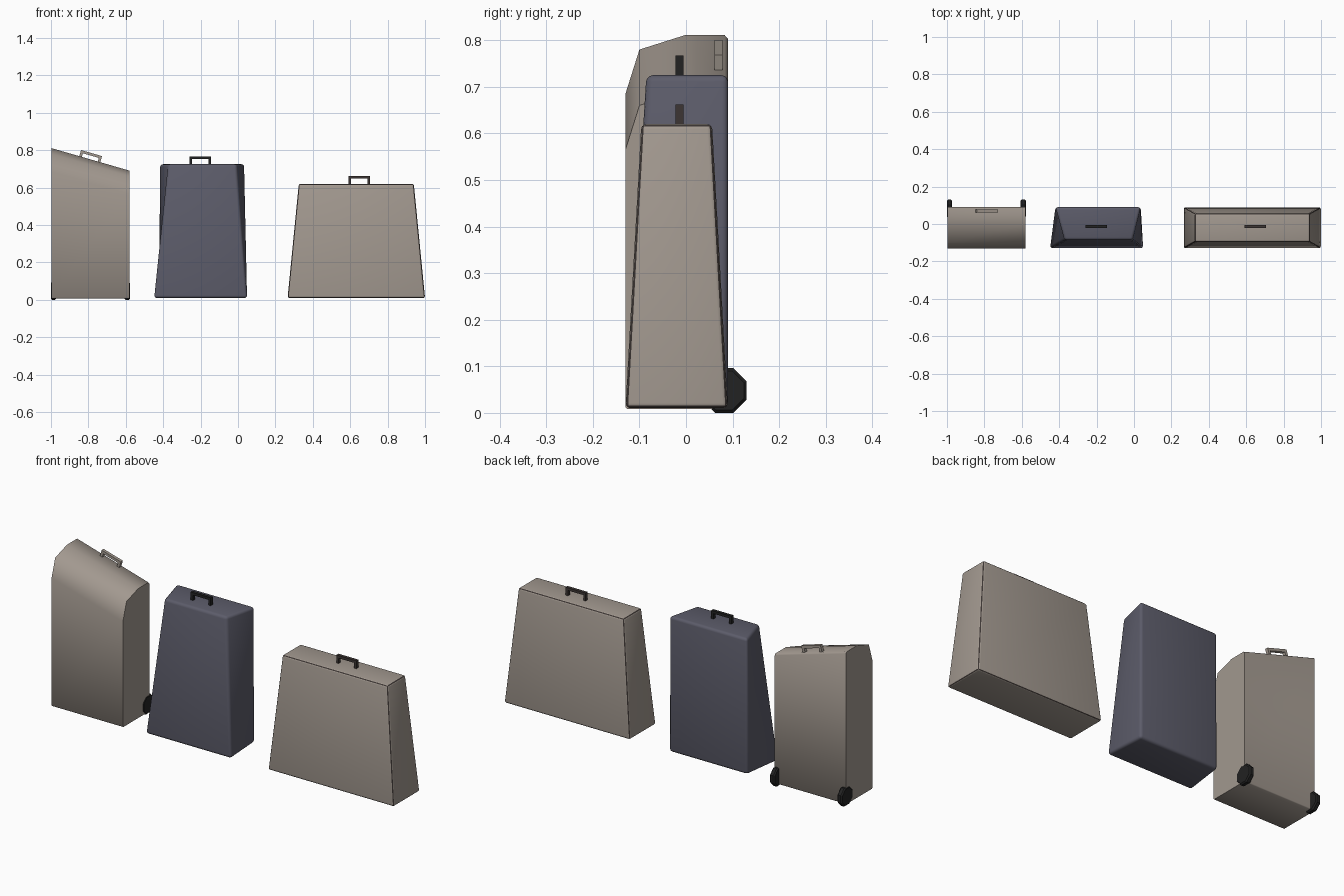
import bpy, bmesh, math
from mathutils import Matrix, Vector

if "Cube" in bpy.data.objects:
    bpy.data.objects.remove(bpy.data.objects["Cube"])


def mat(name, rgb):
    m = bpy.data.materials.new(name)
    m.diffuse_color = (*rgb, 1)
    m.use_nodes = True
    m.node_tree.nodes["Principled BSDF"].inputs["Base Color"].default_value = m.diffuse_color
    return m


BEIGE = mat("warm beige", (0.36, 0.315, 0.275))
BLUE = mat("slate blue", (0.107, 0.107, 0.144))
BLACK = mat("black plastic", (0.016, 0.016, 0.016))
BROWN = mat("dark brown trim", (0.045, 0.036, 0.033))


def finish(bm, name, mats, angle=None):
    bmesh.ops.recalc_face_normals(bm, faces=bm.faces)
    me = bpy.data.meshes.new(name)
    bm.to_mesh(me)
    bm.free()
    for m in mats:
        me.materials.append(m)
    if angle:
        me.polygons.foreach_set("use_smooth", [True] * len(me.polygons))
        me.set_sharp_from_angle(angle=math.radians(angle))
    ob = bpy.data.objects.new(name, me)
    bpy.context.collection.objects.link(ob)
    return ob


def loft(a, b):
    """Closed solid between two matching rings of points."""
    bm = bmesh.new()
    ra = [bm.verts.new(p) for p in a]
    rb = [bm.verts.new(p) for p in b]
    n = len(ra)
    for i in range(n):
        j = (i + 1) % n
        bm.faces.new((ra[i], ra[j], rb[j], rb[i]))
    bm.faces.new(ra)
    bm.faces.new(rb)
    bmesh.ops.recalc_face_normals(bm, faces=bm.faces)
    return bm


def bevel(bm, width, segs):
    bmesh.ops.bevel(bm, geom=bm.edges[:], offset=width, segments=segs,
                    profile=0.5, affect='EDGES')


def add_box(bm, cx, cy, cz, sx, sy, sz):
    bmesh.ops.create_cube(bm, size=1, matrix=Matrix.Translation((cx, cy, cz))
                          @ Matrix.Diagonal((sx, sy, sz, 1)))


def handle(name, loc, material, tilt=0.0, w=0.117, h=0.042):
    """Grip bar on two short posts."""
    bm = bmesh.new()
    t = 0.014
    add_box(bm, 0, 0, h - t / 2, w, 0.017, t)
    for s in (-1, 1):
        add_box(bm, s * (w - t) / 2, 0, (h - t) / 2 - 0.004, t, 0.017, h - t + 0.008)
    ob = finish(bm, name, [material])
    ob.location = loc
    ob.rotation_euler.y = tilt


# Wheeled case: curved profile, top slanting down towards +x
drop = 0.12
prof = [(-0.13, 0.685), (-0.10, 0.78), (-0.002, 0.811), (0.083, 0.811), (0.09, 0.803)]
base = [(0.09, 0.012), (0.086, 0.008), (-0.126, 0.008), (-0.13, 0.012)]
left, right = -0.997, -0.581
ring_l = [(left, y, z) for y, z in prof + base]
ring_r = [(right, y, z - drop) for y, z in prof] + [(right, y, z) for y, z in base]
finish(loft(ring_l, ring_r), "wheeled_case_body", [BEIGE], 60)
handle("wheeled_case_handle", (-0.793, 0.07, 0.750), BEIGE,
       math.atan2(drop, right - left), h=0.036)

# Wheels on the back lower corners
for side, x in (("left", -0.986), ("right", -0.592)):
    bm = bmesh.new()
    bmesh.ops.create_cone(bm, cap_ends=True, segments=8, radius1=0.052, radius2=0.052,
                          depth=0.028, matrix=Matrix.Translation((x, 0.082, 0.048))
                          @ Matrix.Rotation(math.pi / 2, 4, 'Y')
                          @ Matrix.Rotation(math.pi / 8, 4, 'Z'))
    rims = [e for e in bm.edges if abs(e.verts[0].co.x - e.verts[1].co.x) < 1e-4]
    bmesh.ops.bevel(bm, geom=rims, offset=0.006, segments=1, affect='EDGES')
    finish(bm, "wheel_" + side, [BLACK])

# Blue case: upright back, sloping tapered front
bm = loft([(-0.45, -0.13, 0.01), (0.05, -0.13, 0.01), (0.036, 0.09, 0.01), (-0.42, 0.09, 0.01)],
          [(-0.37, -0.085, 0.725), (-0.008, -0.085, 0.725), (0.036, 0.09, 0.725), (-0.42, 0.09, 0.725)])
bevel(bm, 0.014, 3)
finish(bm, "blue_case_body", [BLUE], 60)
handle("blue_case_handle", (-0.202, -0.014, 0.725), BLACK)

# Wide beige case: tapered on all four sides, thin dark piping on the edges
bm = loft([(0.265, -0.13, 0.01), (1.0, -0.13, 0.01), (1.0, 0.09, 0.01), (0.265, 0.09, 0.01)],
          [(0.325, -0.096, 0.62), (0.94, -0.096, 0.62), (0.94, 0.056, 0.62), (0.325, 0.056, 0.62)])
bevel(bm, 0.011, 3)
bm.normal_update()
for f in bm.faces:
    f.material_index = int(sum(abs(c) > 0.5 for c in f.normal) >= 2)
finish(bm, "wide_case_body", [BEIGE, BROWN], 60)
handle("wide_case_handle", (0.648, -0.014, 0.62), BROWN)
